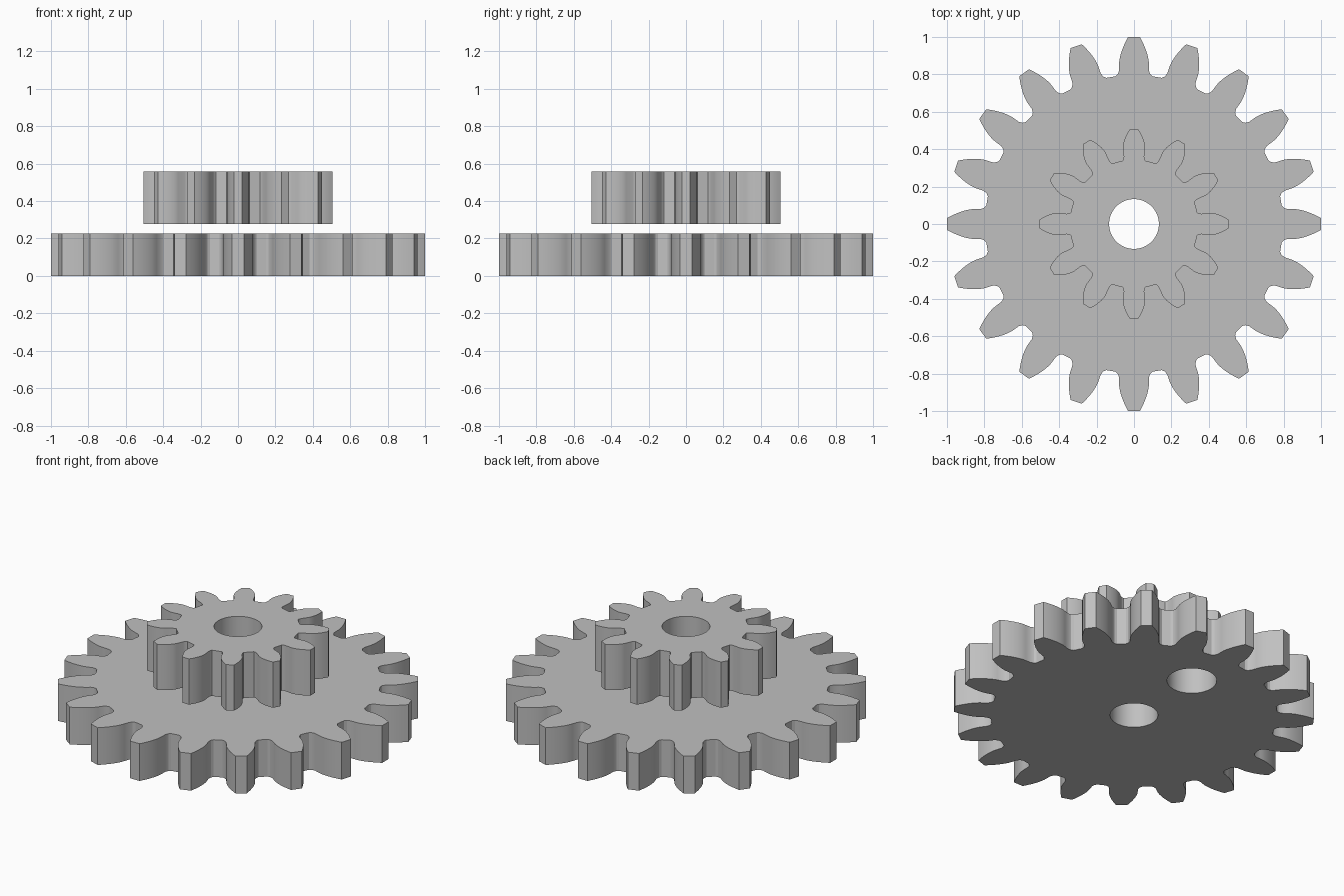
import bpy
import bmesh
from math import acos, cos, sin, tan, pi, radians, sqrt

default = bpy.data.objects.get("Cube")
if default:
    bpy.data.objects.remove(default, do_unlink=True)

# Single plain grey
GREY = (0.53, 0.53, 0.53, 1)
grey = bpy.data.materials.new("plain_grey")
grey.use_nodes = True
grey.diffuse_color = GREY
grey.node_tree.nodes["Principled BSDF"].inputs["Base Color"].default_value = GREY

PRESSURE = radians(20)


def involute(angle):
    return tan(angle) - angle


def half_tooth(teeth, tip, foot_angle):
    """Radius and half-angle pairs from the root up to the tip."""
    module = 2 * tip / (teeth + 2)
    pitch = module * teeth / 2
    base = pitch * cos(PRESSURE)
    root = pitch - 1.25 * module
    base_half = pi / (2 * teeth) + involute(PRESSURE)
    # root fillet
    points = [(root, foot_angle),
              (root + 0.1 * module, base_half + 0.5 * (foot_angle - base_half)),
              (root + 0.3 * module, base_half + 0.12 * (foot_angle - base_half))]
    # involute flank
    steps = 8
    for i in range(steps + 1):
        r = base + (tip - base) * i / steps
        points.append((r, base_half - involute(acos(min(1, base / r)))))
    return points


def cutter(radius, y, z0, z1):
    bpy.ops.mesh.primitive_cylinder_add(vertices=64, radius=radius, depth=z1 - z0,
                                        location=(0, y, (z0 + z1) / 2))
    obj = bpy.context.object
    obj.hide_render = True
    return obj


def gear(name, teeth, tip, foot_angle, z0, z1, holes):
    # Toothed outline
    side = half_tooth(teeth, tip, foot_angle)
    profile = [(r, -a) for r, a in side] + [(r, a) for r, a in reversed(side)]
    bm = bmesh.new()
    verts = []
    for t in range(teeth):
        middle = 2 * pi * t / teeth
        for r, a in profile:
            verts.append(bm.verts.new((r * cos(middle + a), r * sin(middle + a), z0)))
    face = bm.faces.new(verts)
    # Thickness
    top = bmesh.ops.extrude_face_region(bm, geom=[face])["geom"]
    bmesh.ops.translate(bm, vec=(0, 0, z1 - z0),
                        verts=[v for v in top if isinstance(v, bmesh.types.BMVert)])
    bmesh.ops.recalc_face_normals(bm, faces=bm.faces)
    mesh = bpy.data.meshes.new(name)
    bm.to_mesh(mesh)
    bm.free()
    obj = bpy.data.objects.new(name, mesh)
    bpy.context.collection.objects.link(obj)
    mesh.materials.append(grey)

    # Bored holes
    for hole in holes:
        tool = cutter(*hole)
        tool.data.materials.append(grey)
        mod = obj.modifiers.new("bore", "BOOLEAN")
        mod.operation = "DIFFERENCE"
        mod.solver = "EXACT"
        mod.object = tool
        bpy.ops.object.select_all(action="DESELECT")
        bpy.context.view_layer.objects.active = obj
        obj.select_set(True)
        bpy.ops.object.modifier_apply(modifier=mod.name)
        bpy.data.objects.remove(tool, do_unlink=True)
    bpy.ops.object.shade_smooth_by_angle(angle=radians(25))
    return obj


BORE = (0.133, 0, -0.2, 0.8)
BLIND_HOLE = (0.138, 0.5, -0.2, 0.18)   # pocket in the underside only

gear("large_gear", 20, 1.0, radians(7.2), 0.0, 0.228, [BORE, BLIND_HOLE])
gear("small_gear", 12, 0.507, radians(10.1), 0.277, 0.557, [BORE])
